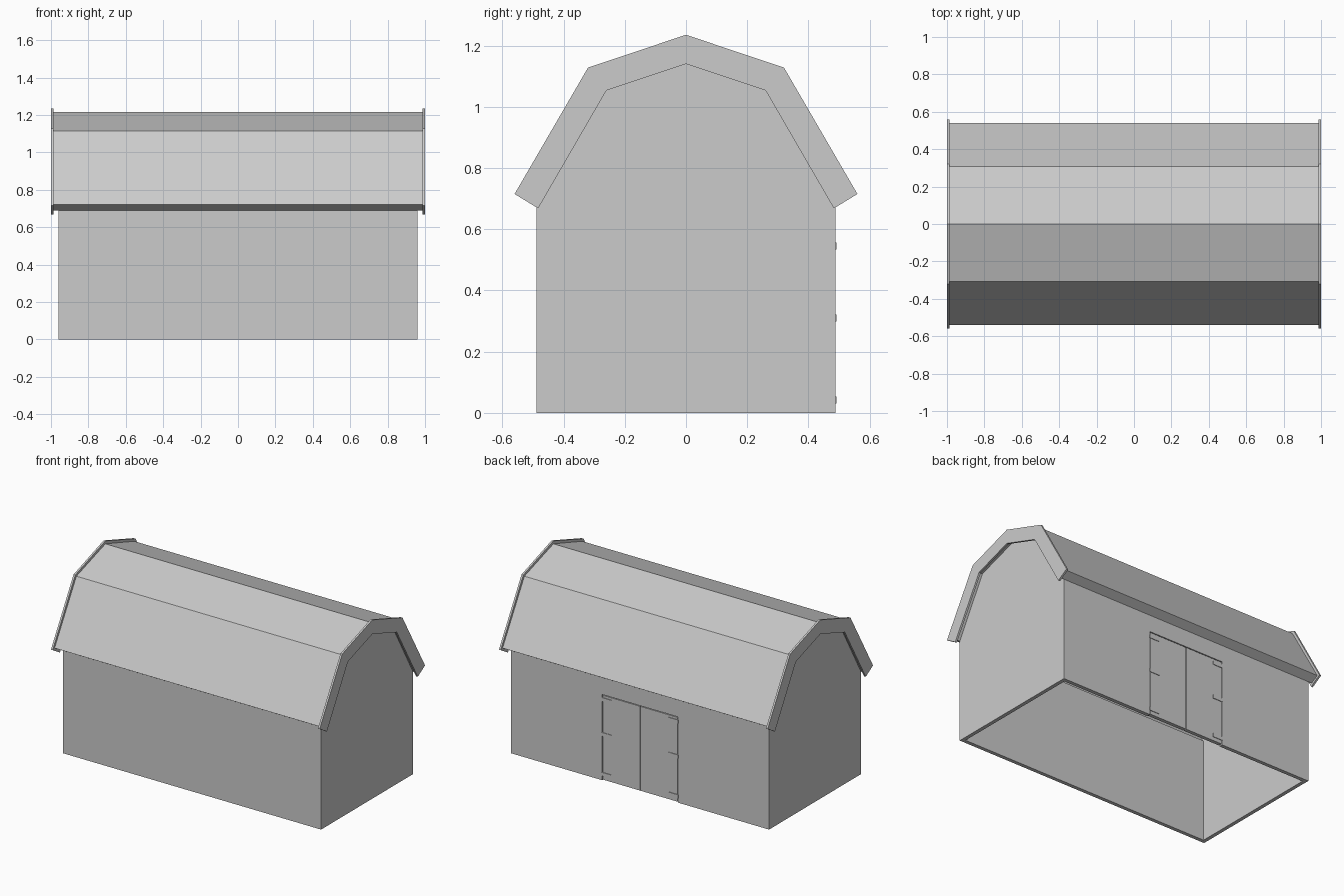
import bpy, bmesh

if "Cube" in bpy.data.objects:
    bpy.data.objects.remove(bpy.data.objects["Cube"])

WALL = 0.025          # wall thickness
HX, HY = 0.96, 0.488  # outer half sizes of the walls
DOOR_X, DOOR_Z = 0.283, 0.577
GAP = 0.005


def prism(name, profile, axis, lo, hi):
    """Extrude a closed profile along x (profile = y,z) or y (profile = x,z)."""
    def place(p, d):
        return (d, p[0], p[1]) if axis == 'x' else (p[0], d, p[1])
    bm = bmesh.new()
    face = bm.faces.new([bm.verts.new(place(p, lo)) for p in profile])
    ext = bmesh.ops.extrude_face_region(bm, geom=[face])
    verts = [v for v in ext['geom'] if isinstance(v, bmesh.types.BMVert)]
    bmesh.ops.translate(bm, verts=verts, vec=(hi - lo, 0, 0) if axis == 'x' else (0, hi - lo, 0))
    bmesh.ops.recalc_face_normals(bm, faces=bm.faces)
    mesh = bpy.data.meshes.new(name)
    bm.to_mesh(mesh)
    bm.free()
    obj = bpy.data.objects.new(name, mesh)
    bpy.context.collection.objects.link(obj)
    return obj


def mirrored(half):
    """Complete a half profile that starts on the centre line."""
    return [(-y, z) for y, z in reversed(half[1:])] + half


def rect(x0, x1, z0, z1):
    return [(x0, z0), (x1, z0), (x1, z1), (x0, z1)]


def band(outer, inner):
    """Closed gambrel band between two half profiles."""
    return mirrored(outer) + mirrored(inner)[::-1]


# Gambrel roof shell
roof_in = [(0, 1.155), (0.275, 1.065), (0.488, 0.69)]
prism("roof", band([(0, 1.215), (0.308, 1.115), (0.54, 0.72)], roof_in), 'x', -0.987, 0.987)

# Trim boards along both roof ends
trim = band([(0, 1.235), (0.32, 1.128), (0.56, 0.715)],
            [(0, 1.14), (0.26, 1.053), (0.483, 0.668)])
for side, x in (("left", -1.0), ("right", 0.987)):
    prism(side + "_roof_trim", trim, 'x', x, x + 0.013)

# Gable end walls
gable = mirrored(roof_in + [(HY, 0)])
for side, x in (("left", -HX), ("right", HX - WALL)):
    prism(side + "_end_wall", gable, 'x', x, x + WALL)

# Long walls, the back one with a door opening
ix = HX - WALL
prism("front_wall", rect(-ix, ix, 0, 0.69), 'y', -HY, -HY + WALL)
prism("back_wall", [(-ix, 0), (-DOOR_X, 0), (-DOOR_X, DOOR_Z), (DOOR_X, DOOR_Z),
                    (DOOR_X, 0), (ix, 0), (ix, 0.69), (-ix, 0.69)], 'y', HY - WALL, HY)

# Double doors with strap hinges
for side, s in (("left", 1), ("right", -1)):
    prism(side + "_door", rect(s * GAP / 2, s * (DOOR_X - GAP), GAP, DOOR_Z - GAP),
          'y', HY - WALL, HY - 0.001)
    for i, z in enumerate((0.042, 0.31, 0.545)):
        prism(f"{side}_hinge_{i + 1}", rect(s * 0.212, s * (DOOR_X + 0.003), z - 0.012, z + 0.012),
              'y', HY - 0.004, HY + 0.003)
